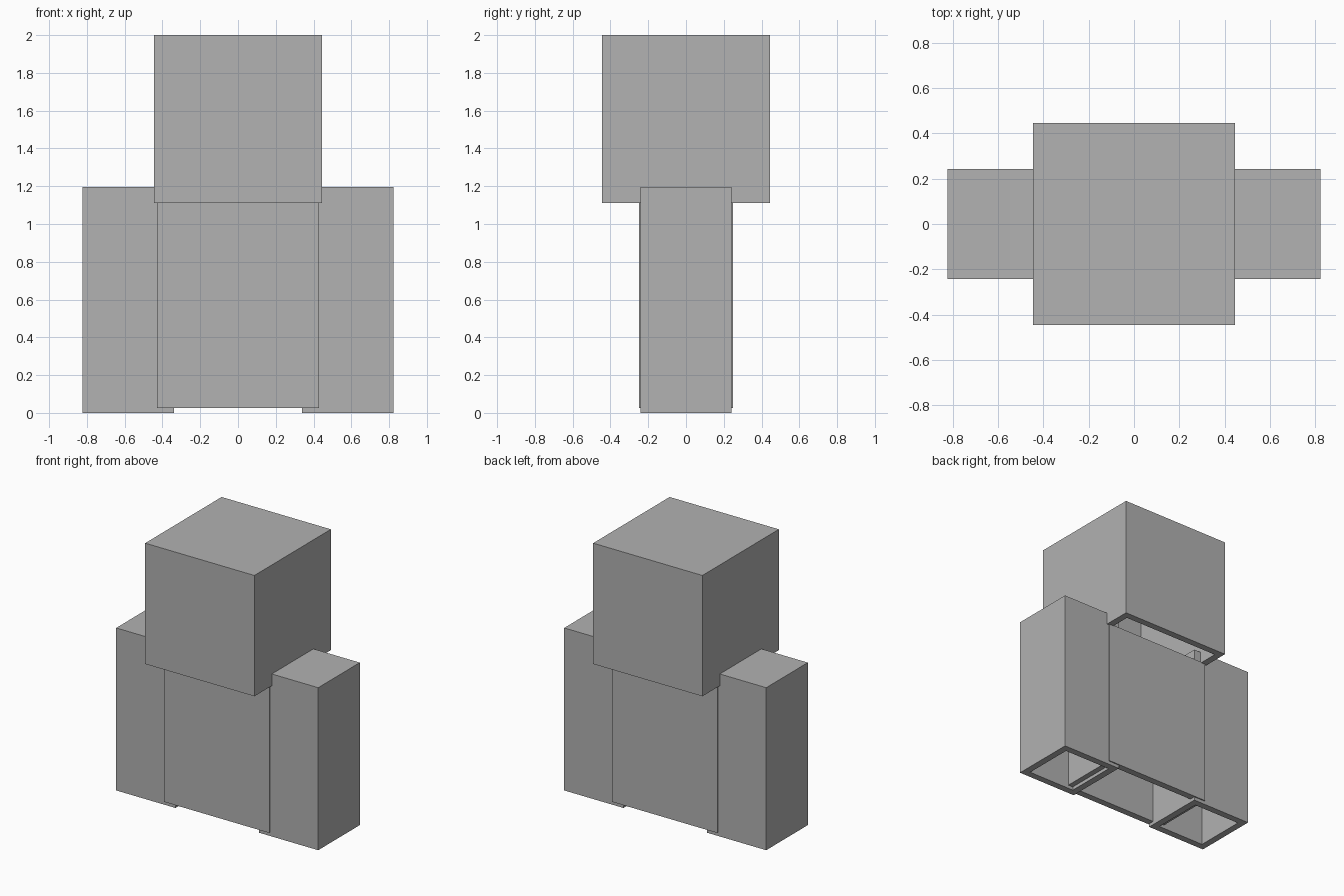
import bpy
import bmesh

default = bpy.data.objects.get("Cube")
if default:
    bpy.data.objects.remove(default, do_unlink=True)

WALL = 0.05
GREY = (0.445, 0.445, 0.445, 1)

grey = bpy.data.materials.new("plain grey")
grey.use_nodes = True
grey.diffuse_color = GREY
grey.node_tree.nodes["Principled BSDF"].inputs["Base Color"].default_value = GREY


def hollow_box(name, x, y, z):
    """Thin-walled box spanning the given ranges, open at the bottom."""
    bm = bmesh.new()
    bmesh.ops.create_cube(bm, size=1)
    for v in bm.verts:
        v.co = [lo + (c + 0.5) * (hi - lo) for c, (lo, hi) in zip(v.co, (x, y, z))]
    bm.normal_update()
    bottom = [f for f in bm.faces if f.normal.z < -0.5]
    bmesh.ops.delete(bm, geom=bottom, context="FACES_ONLY")
    mesh = bpy.data.meshes.new(name)
    bm.to_mesh(mesh)
    bm.free()
    mesh.materials.append(grey)
    obj = bpy.data.objects.new(name, mesh)
    bpy.context.collection.objects.link(obj)
    # Walls grow inward from the outer shell
    shell = obj.modifiers.new("walls", "SOLIDIFY")
    shell.thickness = WALL
    shell.offset = -1
    shell.use_even_offset = True
    return obj


# Head cover, overlapping the tops of the arms
hollow_box("head", (-0.445, 0.445), (-0.445, 0.445), (1.11, 2.0))

# Torso cover, slightly deeper than the arms and raised off the ground
hollow_box("torso", (-0.43, 0.43), (-0.25, 0.25), (0.025, 1.115))

# Arm covers, reaching into the torso
hollow_box("left_arm", (0.34, 0.823), (-0.242, 0.242), (0, 1.197))
hollow_box("right_arm", (-0.823, -0.34), (-0.242, 0.242), (0, 1.197))
